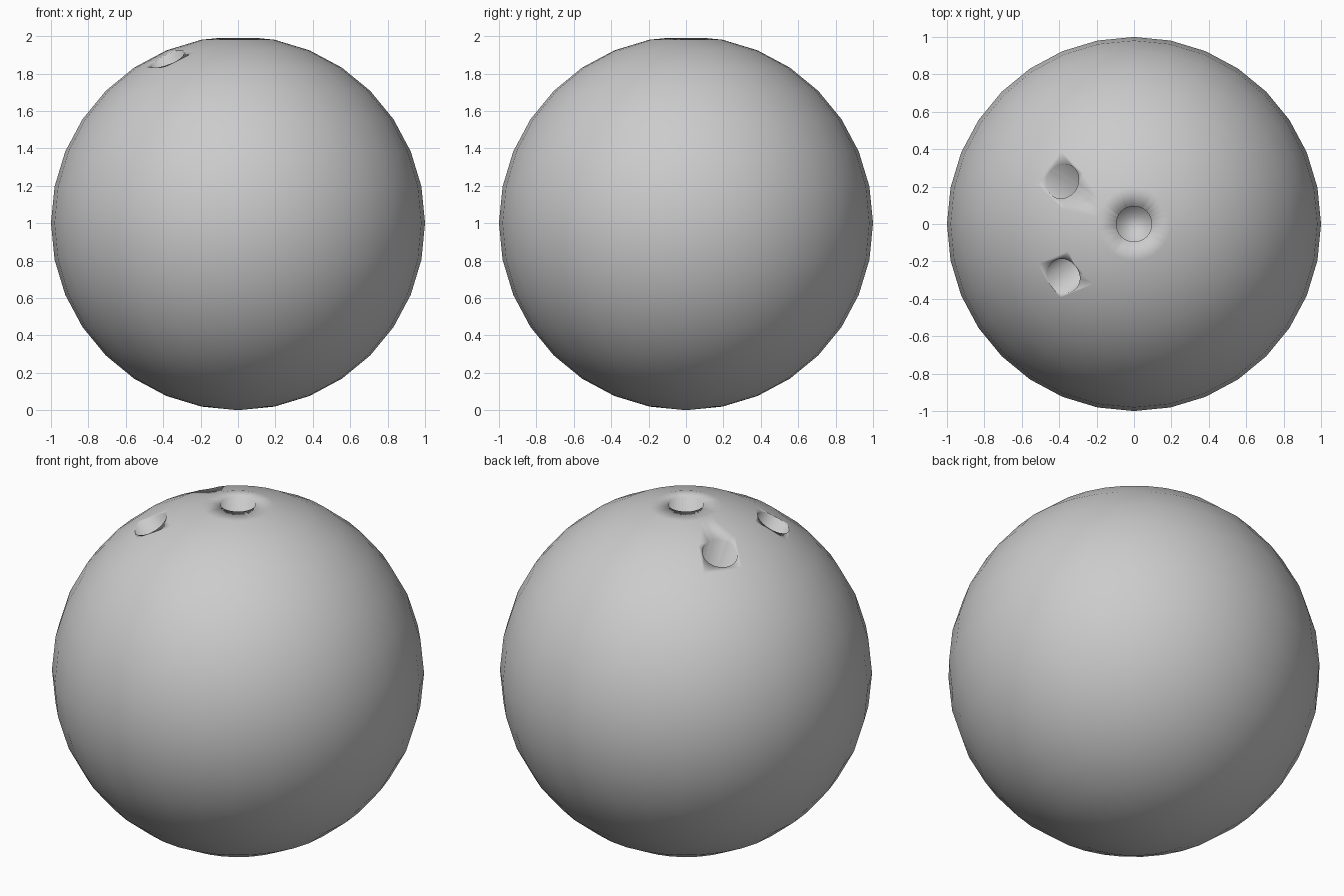
import bpy
from mathutils import Vector

if "Cube" in bpy.data.objects:
    bpy.data.objects.remove(bpy.data.objects["Cube"])

HOLE_RADIUS = 0.095
HOLE_DEPTH = 0.45
CENTRE = Vector((0, 0, 1))

# Ball body
bpy.ops.mesh.primitive_uv_sphere_add(segments=32, ring_count=16, radius=1, location=CENTRE)
ball = bpy.context.object
ball.name = "ball"
bpy.ops.object.shade_smooth()


def drill_hole(name, x, y):
    """Cut a blind finger hole aimed at the centre of the ball."""
    direction = Vector((x, y, (1 - x * x - y * y) ** 0.5))
    outer, inner = 1.15, 1 - HOLE_DEPTH
    bpy.ops.mesh.primitive_cylinder_add(
        vertices=32, radius=HOLE_RADIUS, depth=outer - inner,
        location=CENTRE + direction * (outer + inner) / 2,
        rotation=direction.to_track_quat('Z', 'Y').to_euler())
    cutter = bpy.context.object
    cutter.name = name
    cutter.hide_render = True
    bpy.ops.object.shade_smooth()

    bpy.ops.object.select_all(action='DESELECT')
    bpy.context.view_layer.objects.active = ball
    ball.select_set(True)
    cut = ball.modifiers.new(name, 'BOOLEAN')
    cut.operation = 'DIFFERENCE'
    cut.solver = 'EXACT'
    cut.object = cutter
    bpy.ops.object.modifier_apply(modifier=cut.name)
    bpy.data.objects.remove(cutter, do_unlink=True)


# Thumb hole on top, two finger holes to the left
drill_hole("thumb_hole", 0, 0)
drill_hole("finger_hole_back", -0.385, 0.23)
drill_hole("finger_hole_front", -0.38, -0.28)

# Smooth across the rims for softly blended hole edges
bpy.ops.object.shade_smooth()
